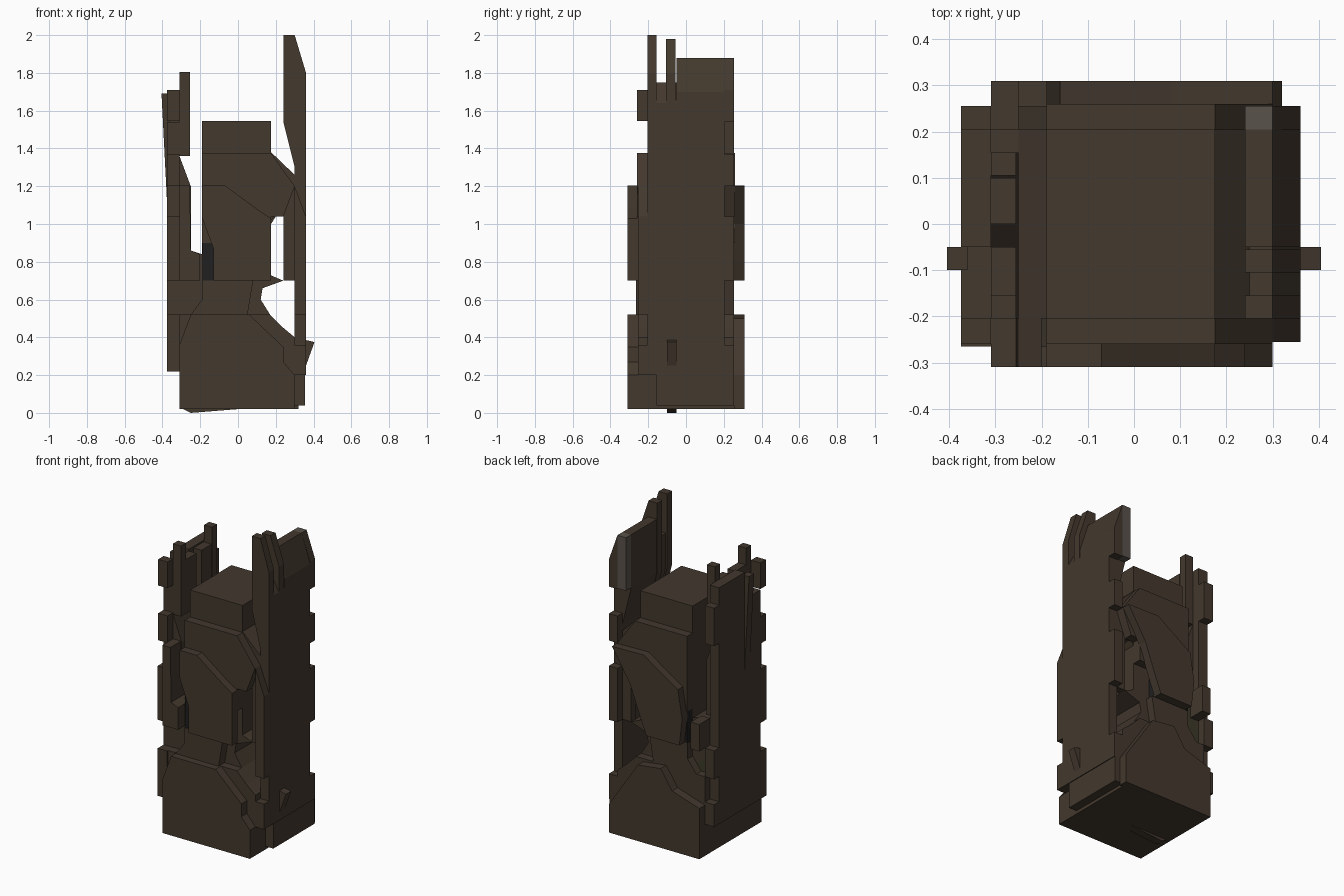
import bpy, bmesh

def mat(name, r, g, b):
    m = bpy.data.materials.new(name)
    m.diffuse_color = (r, g, b, 1)
    return m

BARK = mat("bark", 0.056, 0.040, 0.027)
DARK = mat("dark_slate", 0.014, 0.014, 0.014)
GREY = mat("weathered_grey", 0.10, 0.085, 0.07)
MOSS = mat("moss", 0.045, 0.042, 0.022)

def slab(name, pts, y0, y1, m=BARK):
    """Extrude an x-z outline from y0 to y1."""
    bm = bmesh.new()
    f = bm.faces.new([bm.verts.new((x, y0, z)) for x, z in pts])
    ext = bmesh.ops.extrude_face_region(bm, geom=[f])
    for v in ext["geom"]:
        if isinstance(v, bmesh.types.BMVert):
            v.co.y = y1
    bmesh.ops.recalc_face_normals(bm, faces=bm.faces)
    me = bpy.data.meshes.new(name)
    bm.to_mesh(me)
    bm.free()
    me.materials.append(m)
    ob = bpy.data.objects.new(name, me)
    bpy.context.collection.objects.link(ob)
    return ob

def block(name, x0, x1, y0, y1, z0, z1, m=BARK):
    return slab(name, [(x0, z0), (x1, z0), (x1, z1), (x0, z1)], y0, y1, m)

# Base: low core with a taller sloped slab on the front and back
slab("base_core", [(-.31, .02), (.30, .02), (.30, .40), (.24, .45), (.17, .52), (-.31, .52)], -.255, .255)
slab("base_front", [(-.31, .02), (.30, .02), (.30, .20), (.24, .27), (.24, .35), (.06, .52),
                    (-.25, .52), (-.31, .36)], -.31, -.255)
slab("base_back", [(-.31, .02), (.32, .02), (.32, .20), (.12, .50), (-.04, .52), (-.12, .40), (-.31, .34)], .255, .31)
block("base_side", .30, .355, -.155, .255, .04, .22)
slab("root_spike", [(-.29, .02), (-.25, 0), (0, .02)], -.10, -.05)

# Waist joining the base, the column and the left wall
slab("waist", [(-.31, .52), (.17, .52), (.12, .60), (.13, .66), (.24, .70), (.17, .73), (-.19, .84), (-.25, .86), (-.31, .86)], -.205, .205)
for y0, y1 in ((-.265, -.205), (.205, .255)):
    slab("waist_rib", [(-.25, .52), (.05, .52), (.08, .70), (-.19, .70), (-.19, .60)], y0, y1)

# Central column, stepped inward toward the top
slab("column", [(-.19, .70), (.175, .70), (.175, 1.02), (.20, 1.05), (.24, 1.04), (.36, 1.20), (.30, 1.26), (.175, 1.38),
                (.175, 1.545), (-.19, 1.545)], -.205, .205)
for y0, y1 in ((-.26, -.205), (.205, .26)):
    slab("column_shoulder", [(-.19, .90), (.175, .90), (.175, 1.04), (.24, 1.04), (.30, 1.20),
                             (.175, 1.375), (-.19, 1.375)], y0, y1)
    block("column_recess", -.188, .06, y0 * .99, y1 * .99, .70, 1.02, DARK)
slab("front_panel", [(-.13, .70), (.175, .70), (.175, 1.03), (.10, 1.08), (-.07, 1.205), (-.19, 1.205),
                     (-.19, 1.03), (-.13, .87)], -.31, -.255)
slab("back_panel", [(-.17, .70), (.06, .70), (.10, .80), (.175, 1.0), (.30, 1.20), (.08, 1.205),
                    (-.16, 1.05), (-.19, .87)], .255, .31)

# Right wall, leaning inward at the top with ragged front pillars
slab("right_wall", [(.30, .20), (.36, .20), (.36, 1.70), (.30, 1.88), (.24, 1.88), (.24, 1.54), (.30, 1.30)], -.05, .205)
slab("right_wall_front", [(.30, .20), (.36, .20), (.36, 1.64), (.30, 1.75), (.25, 1.75), (.25, 1.54), (.30, 1.30)], -.205, -.05)
slab("right_wall_corner", [(.30, .52), (.36, .52), (.36, 1.04), (.30, 1.20)], -.255, -.205)
block("right_wall_grey_edge", .24, .30, .205, .255, 1.545, 1.88, GREY)
slab("right_wall_edge", [(.30, 1.54), (.36, 1.54), (.36, 1.71), (.30, 1.88)], .205, .255)
for y0, top in ((-.205, 2.0), (-.105, 1.98)):
    slab("right_wall_peak", [(.36, 1.20), (.36, 1.80), (.30, top), (.24, top), (.24, 1.54), (.30, 1.30)], y0, y0 + .05)
for y0 in (-.205, .155):
    slab("inner_strut", [(.24, .70), (.30, .70), (.30, 1.20), (.24, 1.04)], y0, y0 + .05)
slab("right_spike", [(.34, .20), (.36, .25), (.405, .375), (.34, .39)], -.10, -.05)
for y0, y1, z0, z1 in ((.205, .255, .20, .36), (.205, .255, .70, 1.04),
                       (.205, .255, 1.20, 1.37), (-.255, -.205, .20, .36)):
    block("right_bump", .30, .36, y0, y1, z0, z1)

# Left wall, lower and thicker, with loose pieces
block("left_wall", -.375, -.31, -.05, .205, .22, 1.71)
block("left_wall_front", -.375, -.31, -.205, -.05, .22, 1.54)
slab("left_wall_inner", [(-.31, .36), (-.25, .52), (-.25, 1.20), (-.31, 1.36)], -.205, .155)
block("left_wall_inner_base", -.31, -.19, -.205, .205, .50, .84, MOSS)
slab("left_spike", [(-.36, 1.10), (-.375, 1.10), (-.405, 1.69), (-.36, 1.69)], -.10, -.05)
slab("left_front_pillar", [(-.31, .70), (-.20, .70), (-.20, .84), (-.25, .86), (-.255, 1.205), (-.31, 1.205)], -.31, -.205)
for y0, y1, z1 in ((-.205, -.155, 1.805), (-.155, -.05, 1.70), (.00, .10, 1.70), (.105, .155, 1.805)):
    block("left_peak", -.31, -.255, y0, y1, 1.36, z1)
for y0, y1, z0, z1 in ((-.265, -.205, .22, .52), (-.265, -.205, .70, 1.04), (-.26, -.205, 1.20, 1.37),
                       (-.26, -.205, 1.545, 1.71), (.205, .255, .22, .36), (.205, .255, .52, .70),
                       (.205, .255, 1.36, 1.60)):
    block("left_bump", -.375, -.31, y0, y1, z0, z1)
block("left_back_bump", -.31, -.25, .205, .31, .70, .87)
